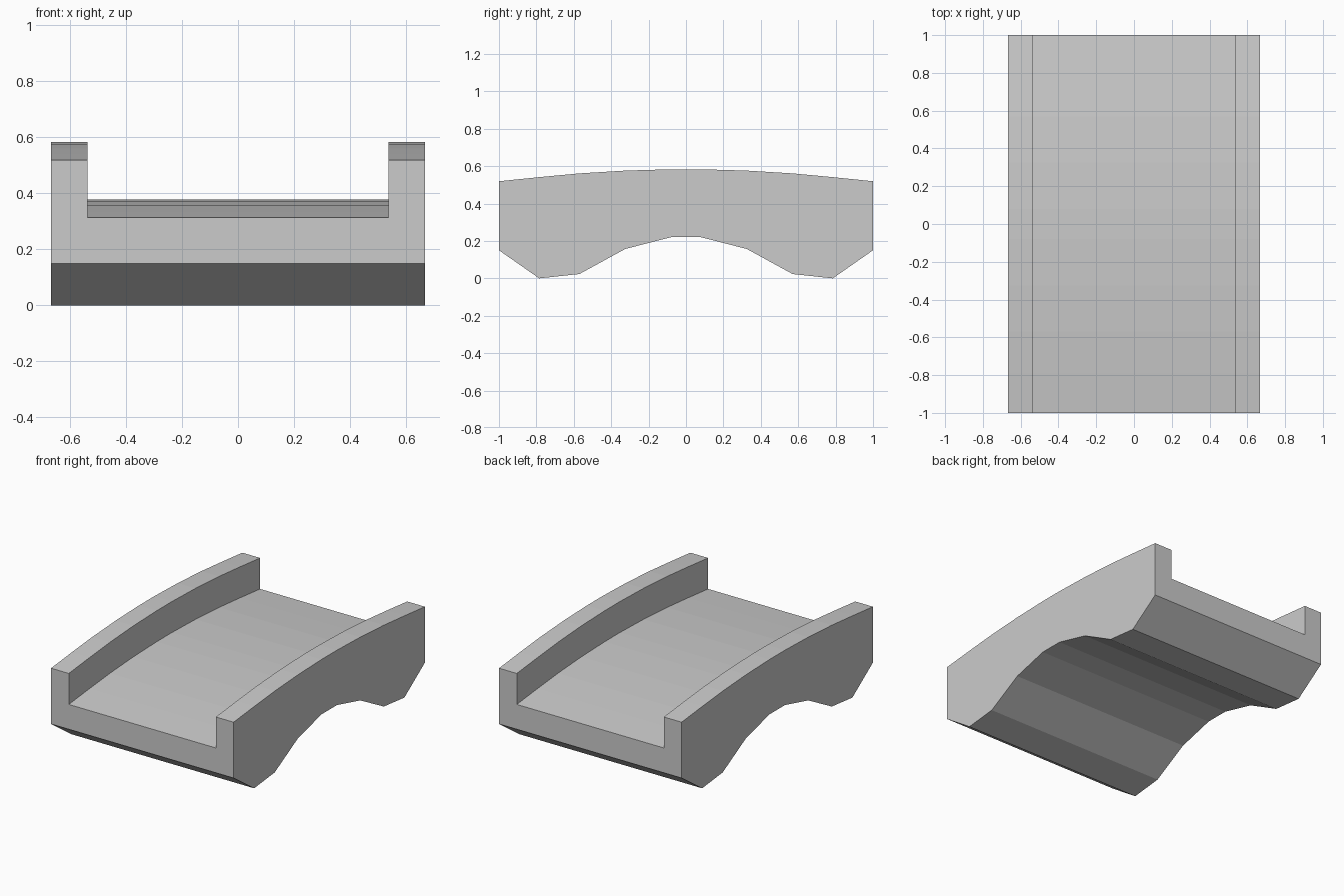
import bpy, bmesh

if "Cube" in bpy.data.objects:
    bpy.data.objects.remove(bpy.data.objects["Cube"])

OUTER, INNER, RAIL_H = 0.668, 0.538, 0.205

# Half profile along the span: (y, underside z, rail top z)
half = [(0.08, 0.22, 0.583), (0.325, 0.157, 0.576), (0.57, 0.023, 0.561),
        (0.785, 0.0, 0.541), (1.0, 0.15, 0.519)]
stations = [(-y, b, t) for y, b, t in reversed(half)] + half


def section(y, bottom, top):
    """U-shaped cross-section: underside, two rails and the deck between."""
    deck = top - RAIL_H
    right = [(OUTER, bottom), (OUTER, top), (INNER, top), (INNER, deck)]
    left = [(-x, z) for x, z in reversed(right)]
    return [(x, y, z) for x, z in right + left]


# Arched bridge: deck and both side rails lofted through the stations
bm = bmesh.new()
rings = [[bm.verts.new(p) for p in section(*s)] for s in stations]
for a, b in zip(rings, rings[1:]):
    for i in range(len(a)):
        j = (i + 1) % len(a)
        bm.faces.new((a[i], a[j], b[j], b[i]))

# End faces
bm.faces.new(rings[0])
bm.faces.new(rings[-1][::-1])
bmesh.ops.recalc_face_normals(bm, faces=bm.faces)

mesh = bpy.data.meshes.new("arched_bridge")
bm.to_mesh(mesh)
bm.free()
bridge = bpy.data.objects.new("arched_bridge", mesh)
bpy.context.collection.objects.link(bridge)
